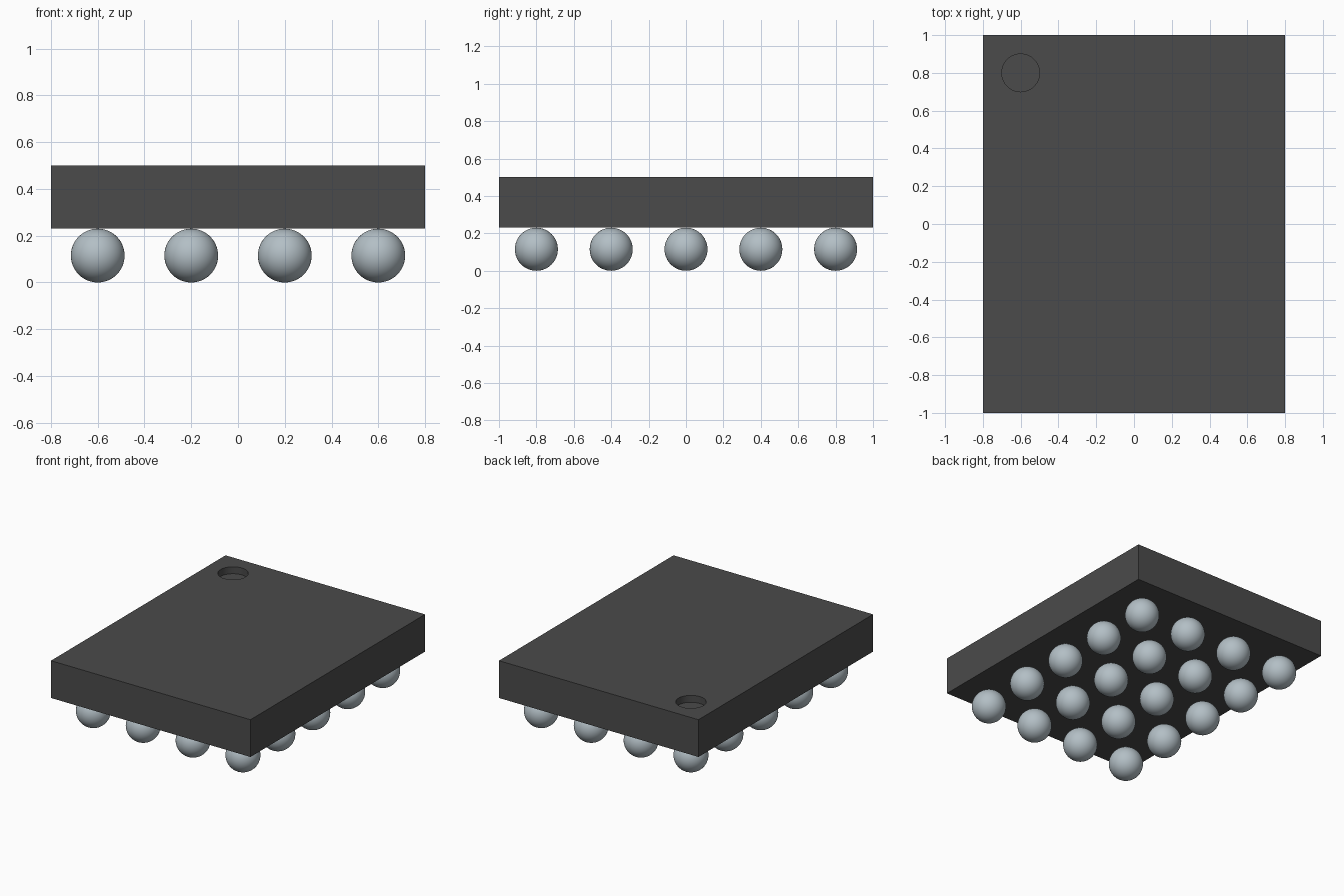
import bpy
import math

if "Cube" in bpy.data.objects:
    bpy.data.objects.remove(bpy.data.objects["Cube"], do_unlink=True)


def material(name, rgb, roughness):
    mat = bpy.data.materials.new(name)
    mat.use_nodes = True
    mat.diffuse_color = (*rgb, 1)
    bsdf = next(n for n in mat.node_tree.nodes if n.type == 'BSDF_PRINCIPLED')
    bsdf.inputs["Base Color"].default_value = (*rgb, 1)
    bsdf.inputs["Roughness"].default_value = roughness
    return mat


dark_grey = material("dark grey plastic", (0.07, 0.07, 0.07), 0.6)
solder = material("solder grey", (0.45, 0.52, 0.56), 0.4)

BOTTOM, TOP = 0.23, 0.5
BALL_R = 0.115
DIMPLE_R, DIMPLE_DEPTH = 0.1, 0.05

# Package body: a plain sharp-edged slab
bpy.ops.mesh.primitive_cube_add(size=1, location=(0, 0, (BOTTOM + TOP) / 2))
body = bpy.context.object
body.name = "package_body"
body.scale = (1.6, 2.0, TOP - BOTTOM)
bpy.ops.object.transform_apply(location=False, rotation=False, scale=True)
body.data.materials.append(dark_grey)

# Round corner dimple, cut into the top
bpy.ops.mesh.primitive_cylinder_add(vertices=64, radius=DIMPLE_R,
                                    depth=2 * DIMPLE_DEPTH,
                                    location=(-0.6, 0.8, TOP))
cutter = bpy.context.object
cutter.name = "dimple_cutter"
cutter.hide_render = True
cutter.data.materials.append(dark_grey)

cut = body.modifiers.new("dimple", 'BOOLEAN')
cut.operation = 'DIFFERENCE'
cut.solver = 'EXACT'
cut.object = cutter
bpy.ops.object.select_all(action='DESELECT')
body.select_set(True)
bpy.context.view_layer.objects.active = body
bpy.ops.object.modifier_apply(modifier=cut.name)
bpy.data.objects.remove(cutter, do_unlink=True)
bpy.ops.object.shade_smooth_by_angle(angle=math.radians(30))

# Solder balls: a 4 x 5 grid sharing one mesh
bpy.ops.mesh.primitive_uv_sphere_add(segments=48, ring_count=24, radius=BALL_R)
first = bpy.context.object
bpy.ops.object.shade_smooth()
first.data.name = "solder_ball"
first.data.materials.append(solder)

for row in range(5):
    for col in range(4):
        if row == col == 0:
            ball = first
        else:
            ball = first.copy()
            bpy.context.collection.objects.link(ball)
        ball.name = f"solder_ball_row{row + 1}_column{col + 1}"
        ball.location = (-0.6 + 0.4 * col, -0.8 + 0.4 * row, BALL_R)
